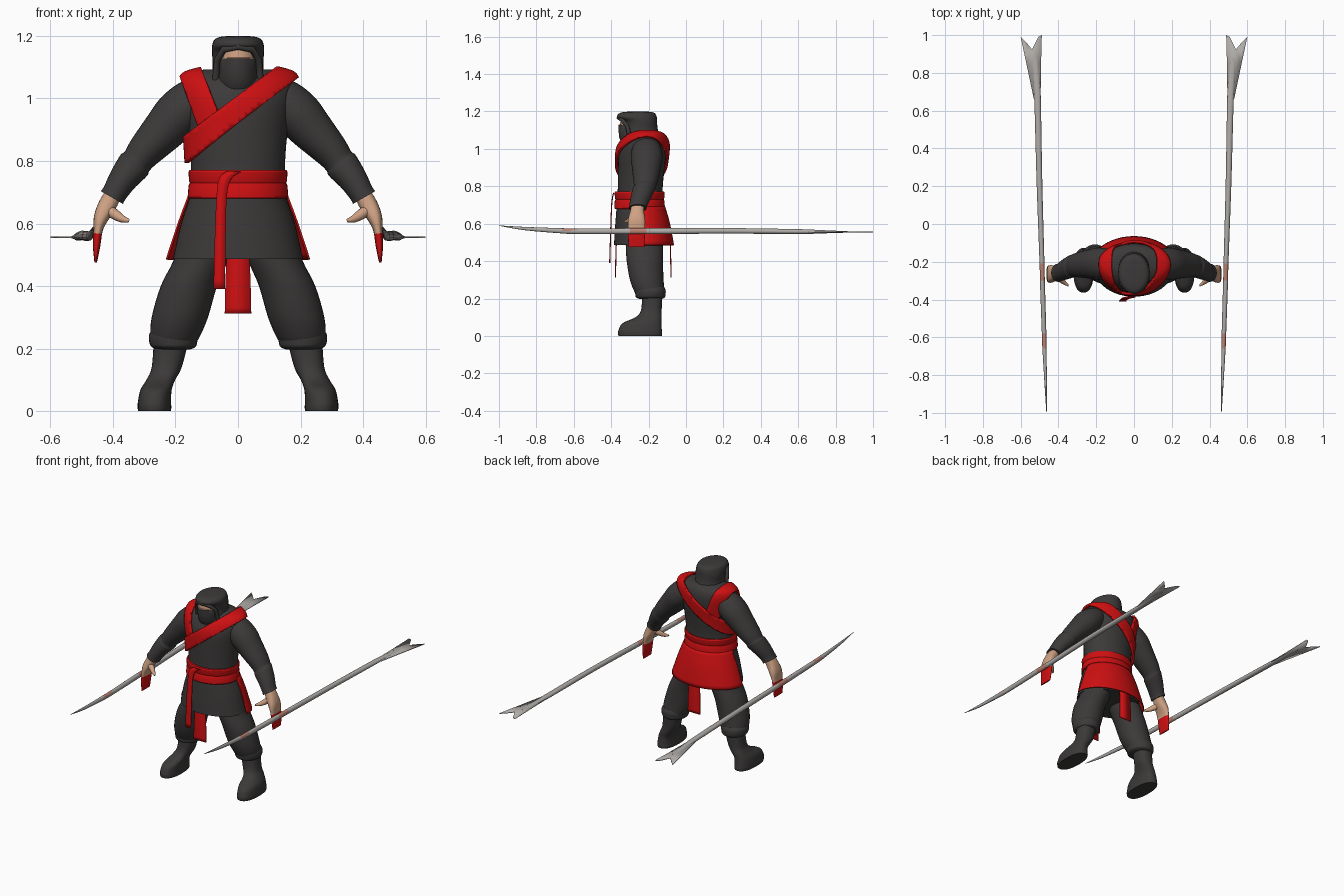
import bpy, bmesh, math
from mathutils import Vector

if "Cube" in bpy.data.objects:
    bpy.data.objects.remove(bpy.data.objects["Cube"])


def material(name, col):
    m = bpy.data.materials.new(name)
    m.diffuse_color = (*col, 1)
    m.use_nodes = True
    m.node_tree.nodes["Principled BSDF"].inputs["Base Color"].default_value = m.diffuse_color
    return m


DARK = material("charcoal cloth", (0.045, 0.042, 0.041))
RED = material("red cloth", (0.62, 0.005, 0.006))
SKIN = material("skin", (0.62, 0.36, 0.23))
STEEL = material("steel", (0.43, 0.41, 0.39))
STAIN = material("stained steel", (0.48, 0.22, 0.17))


def finish(name, bm, mats, rule=None, thick=0, offset=0, angle=40):
    me = bpy.data.meshes.new(name)
    for f in bm.faces:
        f.material_index = rule(f.calc_center_median()) if rule else 0
    bm.to_mesh(me)
    bm.free()
    for m in mats:
        me.materials.append(m)
    me.shade_smooth()
    me.set_sharp_from_angle(angle=math.radians(angle))
    ob = bpy.data.objects.new(name, me)
    bpy.context.collection.objects.link(ob)
    if thick:
        mod = ob.modifiers.new("thickness", 'SOLIDIFY')
        mod.thickness, mod.offset = thick, offset
    return ob


def smooth_rows(rows, steps):
    """Catmull-Rom interpolation of section rows (x, y, z, ru, rv)."""
    r = [Vector(q) for q in rows]
    if steps == 1:
        return r
    out = []
    for i in range(len(r) - 1):
        a, b, c, d = r[max(i - 1, 0)], r[i], r[i + 1], r[min(i + 2, len(r) - 1)]
        for k in range(steps):
            t = k / steps
            out.append((b * 2 + (c - a) * t + (a * 2 - b * 5 + c * 4 - d) * t ** 2
                        + (b * 3 - a - c * 3 + d) * t ** 3) * 0.5)
    return out + [r[-1]]


def loft(rows, mode='flat', s=1, steps=4, n=32, power=1.0):
    """Skin oval rings. flat: level rings, along_y: upright rings, tube: follow the xz path."""
    rows = smooth_rows(rows, steps)
    bm = bmesh.new()
    rings = []
    for i, q in enumerate(rows):
        c = Vector((q[0], q[1], q[2]))
        u, v = Vector((1, 0, 0)), Vector((0, 1, 0))
        if mode == 'along_y':
            v = Vector((0, 0, 1))
        elif mode == 'tube':
            d = rows[min(i + 1, len(rows) - 1)] - rows[max(i - 1, 0)]
            u = v.cross(Vector((d[0], 0, d[2]))).normalized()
        ring = []
        for k in range(n):
            a = 2 * math.pi * k / n
            ca, sa = math.cos(a), math.sin(a)
            p = c + u * q[3] * math.copysign(abs(ca) ** power, ca) \
                + v * q[4] * math.copysign(abs(sa) ** power, sa)
            ring.append(bm.verts.new((p.x * s, p.y, p.z)))
        rings.append(ring)
    for a, b in zip(rings, rings[1:]):
        for k in range(n):
            bm.faces.new((a[k], a[(k + 1) % n], b[(k + 1) % n], b[k]))
    bm.faces.new(rings[0])
    bm.faces.new(rings[-1])
    bmesh.ops.recalc_face_normals(bm, faces=bm.faces)
    return bm


def keep(bm, co, no):
    """Cut with a plane and keep the side the normal points to."""
    bmesh.ops.bisect_plane(bm, geom=bm.verts[:] + bm.edges[:] + bm.faces[:], dist=1e-5,
                           plane_co=co, plane_no=no, clear_inner=True)


def ribbon(name, pts, mat):
    """Flat hanging strip through (x, y, z, width)."""
    bm = bmesh.new()
    prev = None
    for x, y, z, w in smooth_rows(pts, 4):
        cur = [bm.verts.new((x - w / 2, y, z)), bm.verts.new((x + w / 2, y, z))]
        if prev:
            bm.faces.new((prev[0], cur[0], cur[1], prev[1]))
        prev = cur
    return finish(name, bm, [mat], thick=0.006)


# Torso
TORSO = [(0, -.245, .66, .15, .125), (0, -.245, .78, .15, .12), (0, -.24, .88, .157, .124),
         (0, -.232, .98, .172, .128), (0, -.22, 1.04, .178, .115),
         (0, -.21, 1.075, .16, .09), (0, -.21, 1.092, .11, .06)]
finish("torso", loft(TORSO), [DARK])

# Crossed sash: a padded torso shell cut to slanted slabs
def shell(pad):
    return loft([(x, y, z + pad * .6, a + pad * 1.25, b + pad) for x, y, z, a, b in TORSO],
                n=64, steps=6)


N1, LOW, HIGH = Vector((-.6, 0, .8)), Vector((-.155, 0, .805)), Vector((-.16, 0, .89))
bm = shell(.017)
keep(bm, LOW, N1)
keep(bm, HIGH, -N1)
finish("long_sash", bm, [RED], thick=.014, offset=-1)
N2 = Vector((.94, 0, .34))
bm = shell(.013)
keep(bm, Vector((-.187, 0, 1.07)), N2)
keep(bm, Vector((-.115, 0, 1.09)), -N2)
keep(bm, HIGH - N1 * .01, N1)
finish("shoulder_sash", bm, [RED], thick=.012, offset=-1)

# Hood, face with mask, brim
finish("hood", loft([(0, -.23, 1.01, .10, .10), (0, -.235, 1.05, .09, .10),
                     (0, -.24, 1.10, .081, .09), (0, -.245, 1.145, .083, .09),
                     (0, -.262, 1.168, .083, .106), (0, -.262, 1.188, .075, .098),
                     (0, -.258, 1.197, .055, .075), (0, -.255, 1.2, .02, .03)]), [DARK])
finish("face_and_mask", loft([(0, -.27, 1.02, .055, .065), (0, -.275, 1.06, .064, .082),
                              (0, -.275, 1.128, .064, .086), (0, -.275, 1.13, .06, .078),
                              (0, -.275, 1.165, .058, .074)], steps=2),
       [DARK, SKIN], rule=lambda c: int(c.z > 1.129))
brim = [(.075, -.29, 1.03), (.07, -.305, 1.08), (.066, -.315, 1.125), (.045, -.345, 1.157),
        (0, -.36, 1.166)]
brim += [(-x, y, z) for x, y, z in brim[-2::-1]]
cu = bpy.data.curves.new("hood_brim", 'CURVE')
cu.dimensions = '3D'
cu.bevel_depth = .011
cu.bevel_resolution = 3
sp = cu.splines.new('POLY')
sp.points.add(len(brim) - 1)
for p, q in zip(sp.points, brim):
    p.co = (*q, 1)
cu.materials.append(DARK)
bpy.context.collection.objects.link(bpy.data.objects.new("hood_brim", cu))

# Belt with a middle groove, skirt and back apron
finish("belt", loft([(0, -.248, .68, .158, .132), (0, -.248, .685, .161, .135),
                     (0, -.248, .722, .158, .133), (0, -.248, .73, .154, .129),
                     (0, -.248, .737, .157, .132), (0, -.248, .765, .158, .134),
                     (0, -.248, .771, .155, .131)], steps=1, n=48), [RED], angle=25)
finish("tunic_skirt", loft([(0, -.245, .70, .148, .125), (0, -.24, .60, .182, .138),
                            (0, -.235, .487, .208, .150)], n=48), [DARK])
bm = loft([(0, -.24, .69, .157, .126), (0, -.232, .60, .190, .144),
           (0, -.225, .485, .228, .158)], n=48)
caps = [f for f in bm.faces if len(f.verts) > 4]
bmesh.ops.delete(bm, geom=caps, context='FACES')
keep(bm, Vector((0, -.235, 0)), Vector((0, 1, 0)))
finish("back_apron", bm, [RED], thick=.006)

# Hanging cloth strips
ribbon("belt_tail", [(-.015, -.386, .765, .045), (-.04, -.392, .745, .04),
                     (-.052, -.398, .69, .033), (-.057, -.403, .55, .035),
                     (-.06, -.408, .39, .037)], RED)
ribbon("front_flap", [(0, -.372, .52, .07), (0, -.375, .42, .08), (0, -.377, .312, .085)], RED)
ribbon("back_flap", [(0, -.085, .52, .07), (0, -.082, .42, .08), (0, -.08, .312, .085)], RED)

for s, side in ((1, "left"), (-1, "right")):
    # Trousers, gathered cuffs, boots
    finish(side + "_trouser", loft([(.09, -.225, .57, .085, .10), (.12, -.222, .48, .087, .10),
                                    (.157, -.22, .40, .09, .097), (.186, -.21, .30, .09, .09),
                                    (.202, -.195, .235, .078, .08),
                                    (.205, -.19, .215, .065, .07)], s=s), [DARK])
    finish(side + "_trouser_cuff", loft([(.204, -.192, .262, .07, .075),
                                         (.206, -.191, .245, .078, .082),
                                         (.207, -.19, .222, .077, .081),
                                         (.206, -.19, .205, .07, .076),
                                         (.205, -.19, .197, .05, .055)], s=s), [DARK])
    finish(side + "_boot", loft([(.213, -.18, .23, .056, .055), (.228, -.185, .14, .048, .055),
                                 (.247, -.2, .10, .046, .07), (.262, -.236, .068, .05, .104),
                                 (.267, -.245, .03, .053, .116), (.267, -.245, .012, .054, .118),
                                 (.267, -.245, 0, .052, .116)], s=s, power=.85), [DARK])

    # Sleeves with a fold at the elbow
    finish(side + "_sleeve", loft([(.11, -.21, 1.01, .06, .07), (.145, -.21, .99, .073, .08),
                                   (.19, -.21, .95, .077, .085), (.235, -.212, .90, .07, .077),
                                   (.295, -.216, .835, .057, .066), (.322, -.22, .80, .05, .058),
                                   (.333, -.225, .786, .054, .06), (.365, -.24, .745, .047, .055),
                                   (.393, -.255, .70, .04, .048), (.403, -.258, .683, .041, .048)],
                                  mode='tube', s=s), [DARK])

    # Hand with red finger wraps, thumb and small finger nub
    finish(side + "_hand", loft([(.395, -.258, .70, .026, .033), (.417, -.262, .66, .029, .038),
                                 (.437, -.264, .62, .024, .046), (.447, -.265, .58, .015, .046),
                                 (.452, -.265, .53, .012, .045), (.455, -.265, .475, .004, .042)],
                                mode='tube', s=s, power=.8), [SKIN, RED],
           rule=lambda c: int(c.z < .572))
    finish(side + "_thumb", loft([(.425, -.275, .65, .018, .022), (.395, -.29, .63, .017, .018),
                                  (.37, -.308, .615, .012, .014), (.348, -.325, .609, .005, .006)],
                                 mode='tube', s=s, n=16), [SKIN])

    # Long blade running fore and aft, with worn patches
    finish(side + "_sword", loft([(.463, -1, .59, .001, .001), (.467, -.86, .574, .006, .009),
                                  (.474, -.66, .562, .011, .014), (.476, -.58, .56, .012, .015),
                                  (.485, -.3, .56, .013, .016), (.487, -.21, .56, .013, .016),
                                  (.5, .2, .562, .015, .015), (.509, .6, .558, .017, .013),
                                  (.513, .72, .557, .017, .009), (.525, .88, .556, .014, .003)],
                                 mode='along_y', s=s, n=16), [STEEL, STAIN],
           rule=lambda c: int(-.3 < c.y < -.21 or (-.66 < c.y < -.58 and c.z > .563)))
    bm = bmesh.new()
    fork = [(.495, .62), (.53, .66), (.57, .85), (.6, .99), (.565, .955), (.54, .925),
            (.507, .99), (.488, 1.0), (.492, .85)]
    bm.faces.new([bm.verts.new((x * s, y, .556)) for x, y in fork])
    bmesh.ops.triangulate(bm, faces=bm.faces[:])
    finish(side + "_sword_forked_end", bm, [STEEL], thick=.005)
